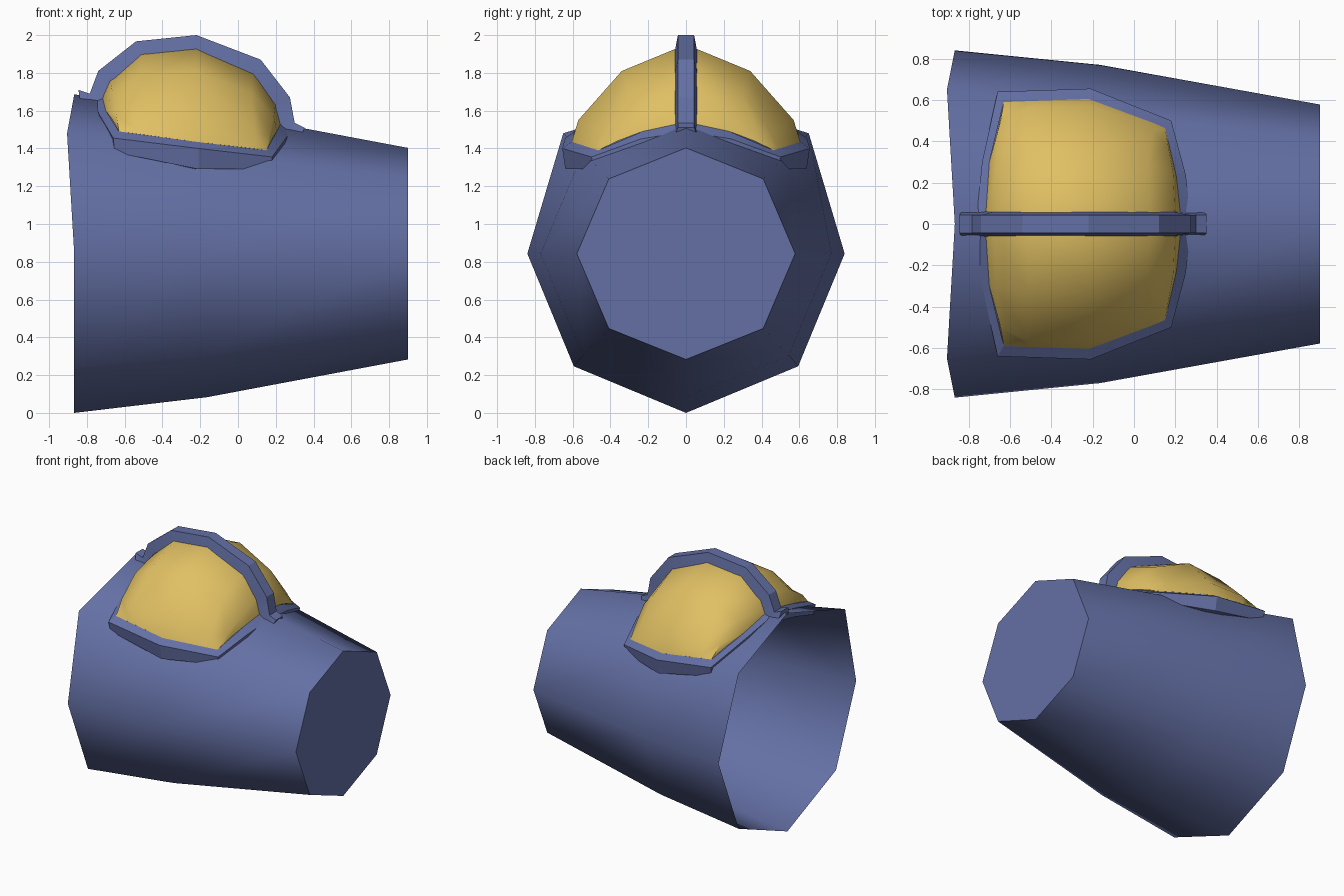
import bpy, bmesh, math

if "Cube" in bpy.data.objects:
    bpy.data.objects.remove(bpy.data.objects["Cube"])


def material(name, rgb):
    m = bpy.data.materials.new(name)
    m.diffuse_color = (*rgb, 1)
    m.use_nodes = True
    m.node_tree.nodes["Principled BSDF"].inputs["Base Color"].default_value = m.diffuse_color
    return m


blue = material("slate_blue", (0.127, 0.162, 0.376))
gold = material("glass_gold", (0.75, 0.53, 0.127))


def make(name, rows, mat, angle, closed=False, caps=(), mirror=False):
    """Skin a list of equal-length point rows into one mesh."""
    bm = bmesh.new()
    grid = [[bm.verts.new(p) for p in r] for r in rows]
    n = len(rows[0])
    for a, b in zip(grid, grid[1:]):
        for i in range(n if closed else n - 1):
            j = (i + 1) % n
            bm.faces.new((a[i], a[j], b[j], b[i]))
    for c in caps:
        bm.faces.new(grid[c])
    bmesh.ops.remove_doubles(bm, verts=bm.verts[:], dist=0.0005)
    bmesh.ops.recalc_face_normals(bm, faces=bm.faces[:])
    me = bpy.data.meshes.new(name)
    bm.to_mesh(me)
    bm.free()
    me.materials.append(mat)
    ob = bpy.data.objects.new(name, me)
    bpy.context.collection.objects.link(ob)
    bpy.ops.object.select_all(action='DESELECT')
    ob.select_set(True)
    bpy.context.view_layer.objects.active = ob
    if mirror:
        mod = ob.modifiers.new("mirror", 'MIRROR')
        mod.use_axis = (False, True, False)
        mod.use_clip = True
        bpy.ops.object.modifier_apply(modifier="mirror")
    bpy.ops.object.shade_smooth_by_angle(angle=math.radians(angle))
    return ob


# Hull: tapering octagonal tube, open at the wide end, capped at the narrow end
def hull_ring(x, ry, rz):
    ring = []
    for k in range(8):
        a = k * math.pi / 4
        ring.append([x, ry * math.sin(a), 0.843 + rz * math.cos(a)])
    return ring


wide = hull_ring(-0.867, 0.84, 0.843)
for k, s in ((1, 1), (7, -1)):          # upper corners of the open rim flare out
    wide[k] = [-0.905, s * 0.65, 1.48]
make("hull", [wide, hull_ring(-0.165, 0.77, 0.76), hull_ring(0.9, 0.578, 0.56)],
     blue, 60, closed=True, caps=(2,))

# Canopy glass: half dome, rows from back to front, mirrored
glass = [
    [(-0.72, 0, 1.68), (-0.70, 0.30, 1.60), (-0.66, 0.45, 1.545), (-0.63, 0.59, 1.49)],
    [(-0.68, 0, 1.77), (-0.665, 0.31, 1.70), (-0.645, 0.50, 1.58), (-0.63, 0.59, 1.49)],
    [(-0.51, 0, 1.92), (-0.51, 0.33, 1.79), (-0.52, 0.56, 1.56), (-0.50, 0.595, 1.473)],
    [(-0.22, 0, 1.95), (-0.22, 0.34, 1.81), (-0.22, 0.57, 1.55), (-0.22, 0.605, 1.435)],
    [(0.08, 0, 1.82), (0.07, 0.30, 1.69), (0.09, 0.45, 1.48), (0.09, 0.49, 1.398)],
    [(0.20, 0, 1.65), (0.19, 0.24, 1.57), (0.165, 0.38, 1.47), (0.15, 0.465, 1.39)],
    [(0.23, 0, 1.54), (0.205, 0.23, 1.49), (0.175, 0.36, 1.44), (0.15, 0.465, 1.39)],
]
make("canopy_glass", glass, gold, 60, mirror=True)

# Canopy frame: sloped rim with a skirt sinking into the hull, mirrored
inner = [(0.23, 0, 1.54), (0.205, 0.23, 1.49), (0.15, 0.465, 1.39), (-0.22, 0.605, 1.435),
         (-0.63, 0.59, 1.49), (-0.70, 0.30, 1.60), (-0.72, 0, 1.68)]
outer = [(0.28, 0, 1.49), (0.25, 0.24, 1.45), (0.18, 0.50, 1.355), (-0.21, 0.655, 1.40),
         (-0.66, 0.64, 1.455), (-0.735, 0.30, 1.58), (-0.765, 0, 1.66)]
drop = [0.07, 0.07, 0.065, 0.11, 0.075, 0.07, 0.07]
skirt = [(x * 0.99, y * 0.975, z - d) for (x, y, z), d in zip(outer, drop)]
under = [(x, y, s[2]) for (x, y, z), s in zip(inner, skirt)]
make("canopy_frame", [inner, outer, skirt, under, inner], blue, 20, mirror=True)

# Centre spine: tapered bar over the dome with a small foot at each end
top = [(-0.845, 1.71), (-0.785, 1.69), (-0.74, 1.81), (-0.54, 1.967), (-0.22, 2.0),
       (0.12, 1.87), (0.275, 1.67), (0.30, 1.535), (0.352, 1.51)]
base = [(-0.835, 1.65), (-0.74, 1.63), (-0.67, 1.74), (-0.50, 1.88), (-0.22, 1.91),
        (0.05, 1.79), (0.18, 1.64), (0.21, 1.48), (0.338, 1.47)]
spine = [[(tx, -0.043, tz), (tx, 0.043, tz), (bx, 0.06, bz), (bx, -0.06, bz)]
         for (tx, tz), (bx, bz) in zip(top, base)]
make("canopy_spine", spine, blue, 20, closed=True, caps=(0, -1))
